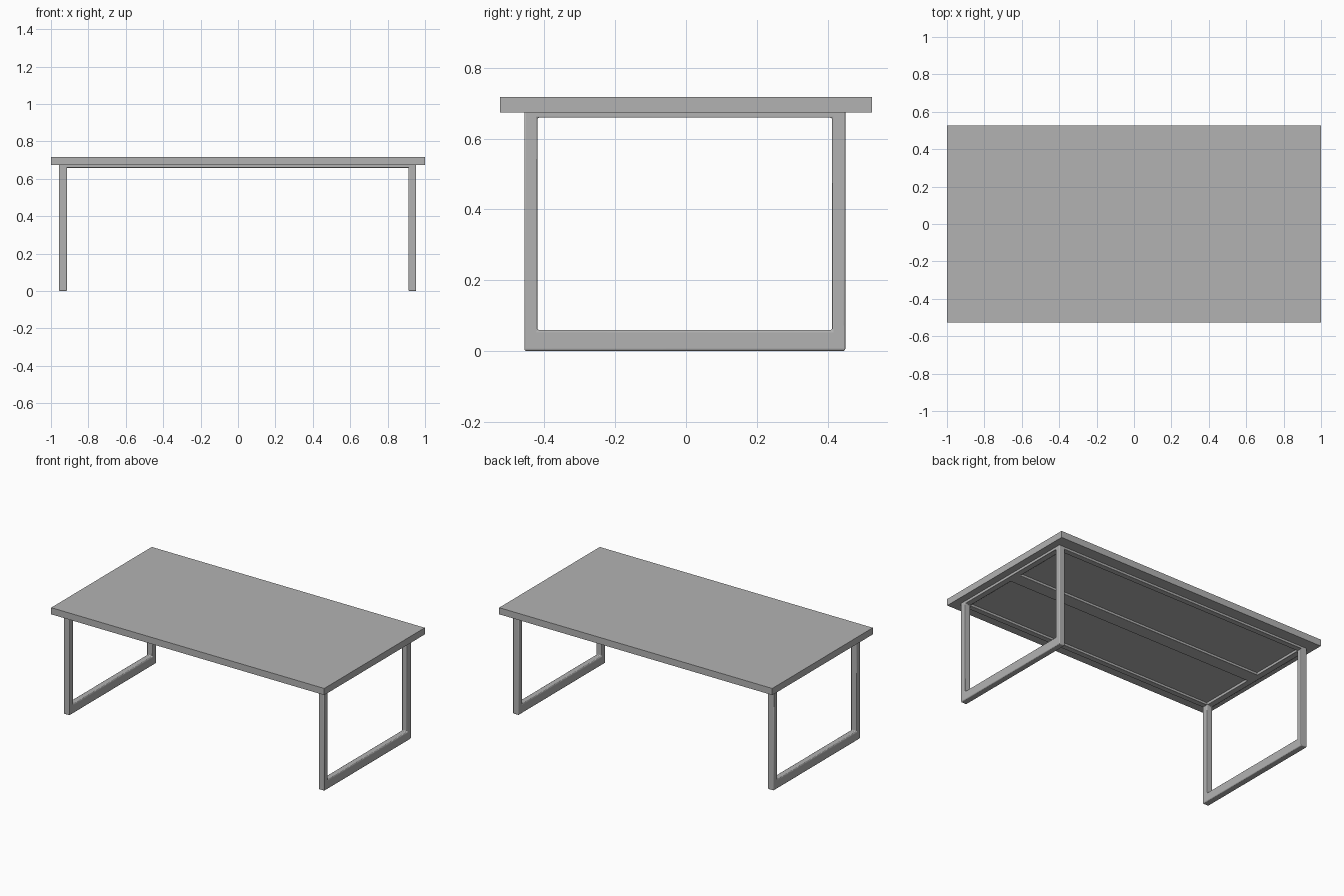
import bpy
import bmesh
from mathutils import Vector

cube = bpy.data.objects.get("Cube")
if cube:
    bpy.data.objects.remove(cube, do_unlink=True)

grey = bpy.data.materials.new("plain grey")
grey.use_nodes = True
colour = (0.45, 0.45, 0.45, 1)
grey.diffuse_color = colour
grey.node_tree.nodes["Principled BSDF"].inputs["Base Color"].default_value = colour


def finish(name, bm):
    mesh = bpy.data.meshes.new(name)
    bmesh.ops.recalc_face_normals(bm, faces=bm.faces)
    bm.to_mesh(mesh)
    bm.free()
    mesh.materials.append(grey)
    obj = bpy.data.objects.new(name, mesh)
    bpy.context.collection.objects.link(obj)
    return obj


def box(name, low, high):
    bm = bmesh.new()
    bmesh.ops.create_cube(bm, size=1)
    low, high = Vector(low), Vector(high)
    for v in bm.verts:
        v.co = (low + high) / 2 + v.co * (high - low)
    return finish(name, bm)


def soften(obj, width):
    bevel = obj.modifiers.new("Rounded edges", "BEVEL")
    bevel.width = width
    bevel.segments = 3
    bevel.limit_method = "ANGLE"
    bpy.ops.object.select_all(action="DESELECT")
    obj.select_set(True)
    bpy.context.view_layer.objects.active = obj
    bpy.ops.object.shade_smooth_by_angle()


def leg_loop(name, x0, x1):
    """Rectangular loop in the YZ plane, extruded from x0 to x1."""
    bm = bmesh.new()

    def ring(y0, y1, z0, z1):
        return [bm.verts.new((x0, y, z)) for y, z in
                ((y0, z0), (y1, z0), (y1, z1), (y0, z1))]

    outer = ring(BACK[0], BACK[1], 0, UNDER + 0.01)
    inner = ring(BACK[0] + POST, BACK[1] - POST, 0.059, RAIL)
    for i in range(4):
        j = (i + 1) % 4
        bm.faces.new((outer[i], outer[j], inner[j], inner[i]))
    out = bmesh.ops.extrude_face_region(bm, geom=bm.faces[:])
    moved = [g for g in out["geom"] if isinstance(g, bmesh.types.BMVert)]
    bmesh.ops.translate(bm, verts=moved, vec=(x1 - x0, 0, 0))
    soften(finish(name, bm), 0.005)


TOP, UNDER, RAIL = 0.718, 0.674, 0.659   # slab top, slab underside, rail underside
BACK = (-0.457, 0.45)                    # depth range of the leg loops
POST = 0.037

# Table top
box("table_top", (-1, -0.526, UNDER), (1, 0.526, TOP))

# Sled legs
leg_loop("right_leg_loop", -0.957, -0.914)
leg_loop("left_leg_loop", 0.911, 0.953)

# Long rails joining the loops under the top
for name, y0, y1 in (("front_rail", BACK[0], BACK[0] + POST),
                     ("middle_rail", -0.048, 0.042),
                     ("back_rail", BACK[1] - POST, BACK[1])):
    soften(box(name, (-0.93, y0, RAIL), (0.93, y1, UNDER + 0.01)), 0.003)
